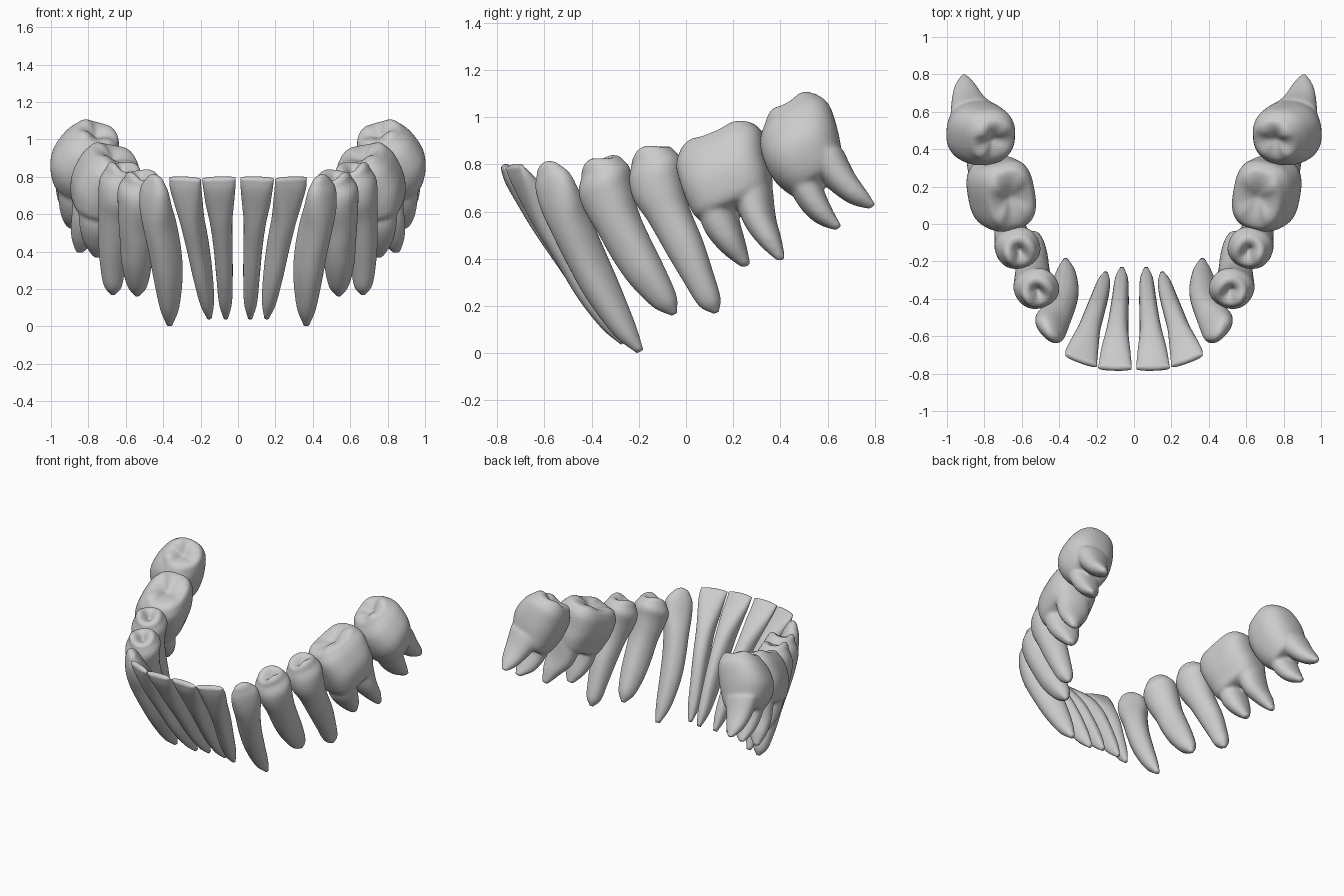
import bpy, bmesh, math
from mathutils import Vector

SEG = 40


def smooth_rows(rows, n=5):
    """Catmull-Rom interpolation through (x, y, z, half width, half depth) rows."""
    P = [Vector(r) for r in rows]
    P = [2 * P[0] - P[1]] + P + [2 * P[-1] - P[-2]]
    out = []
    for i in range(1, len(P) - 2):
        a, b, c, d = P[i - 1:i + 3]
        for k in range(n):
            t = k / n
            out.append(0.5 * (2 * b + (c - a) * t + (2 * a - 5 * b + 4 * c - d) * t * t
                              + (3 * b - a - 3 * c + d) * t ** 3))
    return out + [P[-2]]


def loft(bm, rows, T, B, A, power, cap):
    """Skin the rows from top to bottom, closing the top with a cusped cap."""
    def ring(r, s=1.0, height=lambda t: 0):
        vs = []
        for i in range(SEG):
            t = 2 * math.pi * i / SEG
            c, d = math.cos(t), math.sin(t)
            u = math.copysign(abs(c) ** (2 / power), c) * max(r[3], .004) * s
            v = math.copysign(abs(d) ** (2 / power), d) * max(r[4], .004) * s
            vs.append(bm.verts.new(Vector(r[:3]) + T * u + B * v + A * height(t)))
        return vs

    rows = smooth_rows(rows)
    cusp, pit, n = cap
    rings = []
    for s in (.08, .2, .35, .5, .63, .76, .88, .95):
        def height(t, s=s):
            bump = math.sin(math.pi * (1 - s) ** .7)
            if n == 0:
                return cusp * (1 - s * s)
            lobes = .7 - .3 * math.cos(n * t)
            return cusp * bump * lobes * (1 + .2 * math.sin(t)) - pit * (1 - s) ** 2
        rings.append(ring(rows[0], s, height))
    rings += [ring(r) for r in rows]
    for a, b in zip(rings, rings[1:]):
        for i in range(SEG):
            j = (i + 1) % SEG
            bm.faces.new((a[i], a[j], b[j], b[i]))
    bm.faces.new(rings[0])
    bm.faces.new(rings[-1])


def tooth(name, angle, rows, cap, power=2.2, roots=()):
    """One tooth of the right half, mirrored to the left."""
    end = Vector(rows[-1][:3])
    if roots:
        end = sum((Vector(r[-1][:3]) for r in roots), Vector()) / len(roots)
    A = (Vector(rows[0][:3]) - end).normalized()
    T = Vector((math.cos(math.radians(angle)), math.sin(math.radians(angle)), 0))
    T = (T - A * T.dot(A)).normalized()
    B = T.cross(A)
    bm = bmesh.new()
    loft(bm, rows, T, B, A, power, cap)
    for r in roots:
        loft(bm, r, T, B, A, 2.2, (0, 0, 0))
    bmesh.ops.recalc_face_normals(bm, faces=bm.faces)
    me = bpy.data.meshes.new(name)
    bm.to_mesh(me)
    bm.free()
    ob = bpy.data.objects.new(name, me)
    bpy.context.collection.objects.link(ob)
    if roots:  # fuse crown and roots into one skin
        m = ob.modifiers.new("fuse", 'REMESH')
        m.mode, m.voxel_size, m.use_smooth_shade = 'VOXEL', .009, True
        m = ob.modifiers.new("soften", 'SMOOTH')
        m.factor, m.iterations = .5, 12
    m = ob.modifiers.new("mirror", 'MIRROR')
    m.use_mirror_merge = False
    for p in me.polygons:
        p.use_smooth = True


# Front teeth: blade-like crowns on long leaning roots
tooth("central_incisors", 0, [
    (.102, -.77, .79, .09, .018), (.1, -.735, .74, .086, .036), (.097, -.665, .66, .076, .058),
    (.09, -.585, .56, .06, .075), (.08, -.49, .43, .051, .08), (.072, -.39, .27, .044, .07),
    (.067, -.30, .13, .035, .045), (.065, -.24, .045, .012, .014)], (.01, 0, 0), 2.4)
tooth("lateral_incisors", 22, [
    (.283, -.73, .79, .09, .018), (.28, -.697, .74, .088, .036), (.264, -.64, .66, .076, .058),
    (.243, -.57, .56, .06, .075), (.215, -.485, .43, .053, .08), (.187, -.40, .27, .046, .07),
    (.165, -.32, .13, .035, .045), (.152, -.265, .045, .012, .014)], (.01, 0, 0), 2.4)
tooth("canines", 54, [
    (.445, -.59, .79, .05, .03), (.448, -.565, .73, .09, .055), (.44, -.53, .64, .096, .075),
    (.418, -.485, .54, .083, .09), (.39, -.42, .4, .075, .09), (.373, -.35, .26, .068, .08),
    (.365, -.26, .1, .047, .052), (.365, -.195, .008, .015, .015)], (.022, 0, 0))

# Premolars: two cusps on a single root
tooth("first_premolars", 62, [
    (.515, -.36, .79, .088, .092), (.52, -.347, .735, .116, .118), (.53, -.33, .66, .112, .11),
    (.54, -.285, .55, .094, .096), (.542, -.23, .44, .09, .085), (.542, -.165, .33, .08, .077),
    (.54, -.09, .22, .054, .052), (.54, -.05, .165, .012, .012)], (.042, .03, 2))
tooth("second_premolars", 70, [
    (.613, -.145, .835, .09, .092), (.62, -.13, .775, .117, .118), (.635, -.115, .69, .112, .11),
    (.65, -.073, .59, .09, .094), (.665, -.005, .45, .08, .08), (.67, .05, .33, .065, .067),
    (.67, .1, .22, .048, .048), (.67, .128, .172, .012, .012)], (.042, .03, 2))

# Molars: four cusps on two roots
tooth("first_molars", 76, [
    (.66, .135, .91, .168, .125), (.68, .147, .855, .196, .155), (.715, .167, .76, .19, .17),
    (.74, .19, .68, .182, .155), (.75, .205, .62, .155, .13), (.755, .21, .6, .06, .06)],
    (.025, .03, 4), 2.9, [
    [(.74, .125, .68, .085, .12), (.74, .15, .55, .077, .115), (.75, .2, .45, .054, .085),
     (.755, .255, .37, .02, .025)],
    [(.765, .285, .68, .083, .12), (.79, .315, .56, .066, .105), (.83, .36, .47, .046, .065),
     (.85, .405, .395, .017, .02)]])
tooth("second_molars", 84, [
    (.755, .445, 1.03, .125, .12), (.785, .46, .97, .168, .155), (.828, .488, .88, .173, .173),
    (.85, .52, .8, .157, .158), (.86, .56, .73, .12, .12), (.862, .565, .715, .06, .06)],
    (.028, .03, 4), 2.4, [
    [(.85, .48, .78, .075, .12), (.865, .53, .66, .063, .1), (.88, .585, .58, .045, .07),
     (.9, .645, .53, .017, .02)],
    [(.865, .60, .82, .078, .12), (.89, .66, .73, .063, .09), (.905, .73, .66, .045, .06),
     (.91, .79, .62, .017, .02)]])
